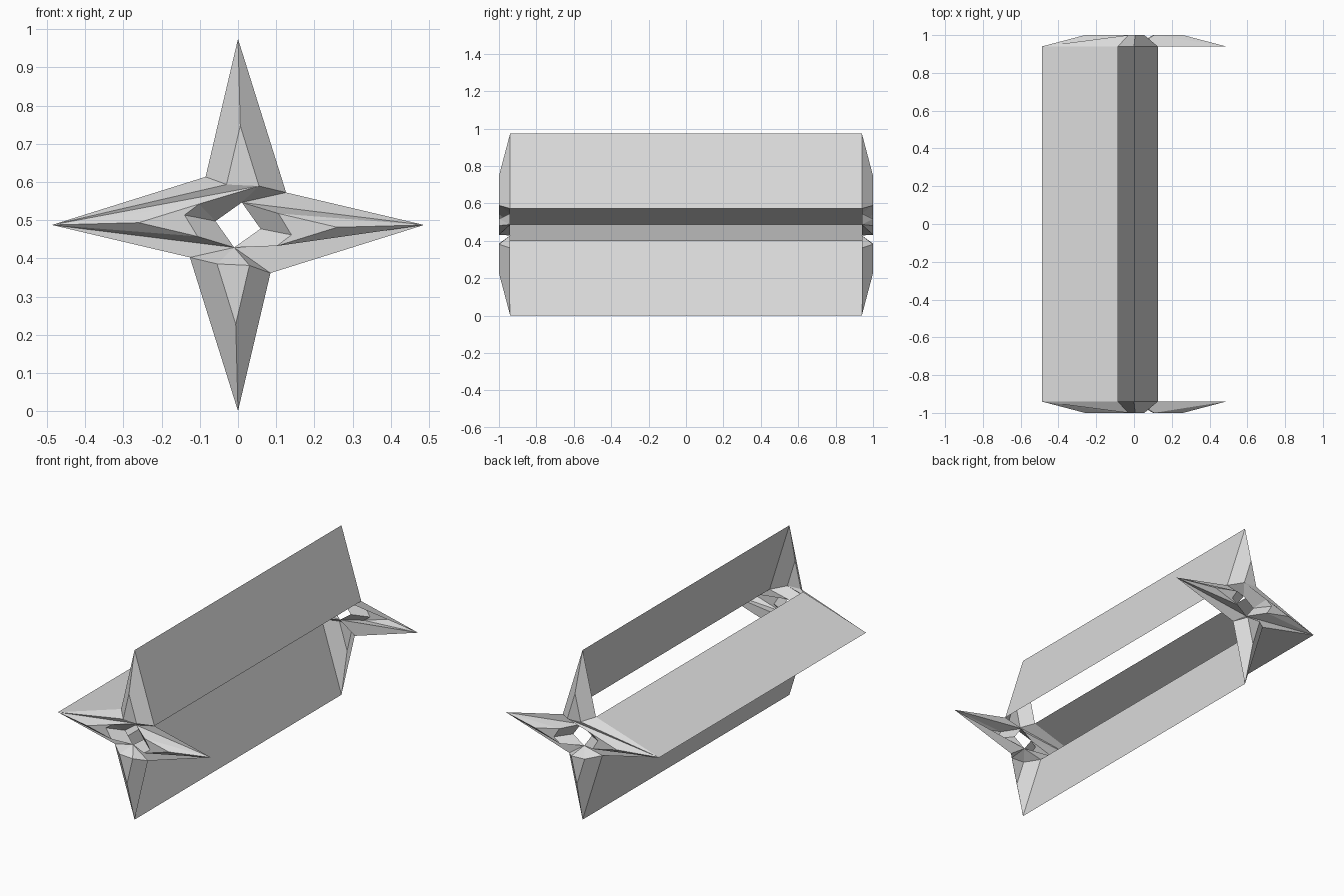
import bpy, bmesh
from mathutils import Vector

if "Cube" in bpy.data.objects:
    bpy.data.objects.remove(bpy.data.objects["Cube"])

CZ = 0.4875            # height of the star centre
Y_RIM, Y_FACE = 0.94, 1.0

grey = bpy.data.materials.new("light_grey")
grey.diffuse_color = (0.7, 0.7, 0.7, 1)
grey.use_nodes = True
grey.node_tree.nodes["Principled BSDF"].inputs["Base Color"].default_value = grey.diffuse_color

# One arm of the star, (x, z from centre, raised to the front plane?)
ARM = {
    "valley": (-0.085, 0.126, False),
    "tip": (0.0, 0.4875, False),
    "ridge": (0.006, 0.26, True),
    "left": (-0.03, 0.106, True),
    "right": (0.055, 0.102, True),
    "hole": (0.01, 0.059, False),
}

# Four arms by quarter turns: 0 top, 1 right, 2 bottom, 3 left
POINTS = {}
for name, (x, z, up) in ARM.items():
    for k in range(4):
        POINTS[name + str(k)] = (x, z, up)
        x, z = z, -x
# Notches inside the two horizontal arms
POINTS["notch1"] = (0.14, -0.026, True)
POINTS["notch3"] = (-0.14, 0.026, True)

CAP_FACES = [
    # top arm
    "tip0 valley0 left0 ridge0", "tip0 ridge0 right0 valley1", "ridge0 left0 right0",
    # bottom arm
    "tip2 valley2 left2 ridge2", "tip2 ridge2 right2 valley3", "ridge2 left2 right2",
    # left arm
    "tip3 valley0 left0", "tip3 left0 right0", "tip3 right0 right3",
    "tip3 right3 ridge3", "ridge3 right3 notch3", "ridge3 notch3 left3",
    "tip3 ridge3 left3", "tip3 left3 hole2", "tip3 hole2 valley3",
    # right arm
    "tip1 valley1 hole0", "tip1 hole0 left1", "tip1 left1 ridge1",
    "ridge1 left1 notch1", "ridge1 notch1 right1",
    "tip1 ridge1 right1", "tip1 right1 hole2", "tip1 hole2 valley2",
    # walls round the centre hole
    "notch3 right3 hole3", "right3 right0 hole0 hole3", "right0 valley1 hole0",
    "notch3 hole3 hole2 left3", "hole0 left1 notch1 hole1",
    "hole1 notch1 right1 hole2",
    "hole2 left2 valley2", "hole2 left2 right2", "hole2 right2 valley3",
]


def finish(bm, name):
    mesh = bpy.data.meshes.new(name)
    bm.to_mesh(mesh)
    bm.free()
    mesh.materials.append(grey)
    bpy.context.collection.objects.link(bpy.data.objects.new(name, mesh))


def star_cap(name, side):
    bm = bmesh.new()
    verts = {n: bm.verts.new((x, side * (Y_FACE if up else Y_RIM), CZ + z))
             for n, (x, z, up) in POINTS.items()}
    for names in CAP_FACES:
        face = bm.faces.new([verts[n] for n in names.split()])
        face.normal_update()
        if face.normal.y * side < 0:
            face.normal_flip()
    finish(bm, name)


def long_panel(name, start, end):
    bm = bmesh.new()
    a, b = POINTS[start], POINTS[end]
    face = bm.faces.new([bm.verts.new((p[0], y, CZ + p[1]))
                         for p, y in ((a, -Y_RIM), (b, -Y_RIM), (b, Y_RIM), (a, Y_RIM))])
    face.normal_update()
    if face.normal.dot(Vector((a[0] + b[0], 0, a[1] + b[1]))) < 0:
        face.normal_flip()
    finish(bm, name)


# Star ends
star_cap("front_star", -1)
star_cap("back_star", 1)

# Long panels joining the ends; the other sides stay open
long_panel("top_panel", "tip0", "valley1")
long_panel("left_upper_panel", "tip3", "valley0")
long_panel("left_lower_panel", "tip3", "valley3")
long_panel("bottom_panel", "tip2", "valley3")
